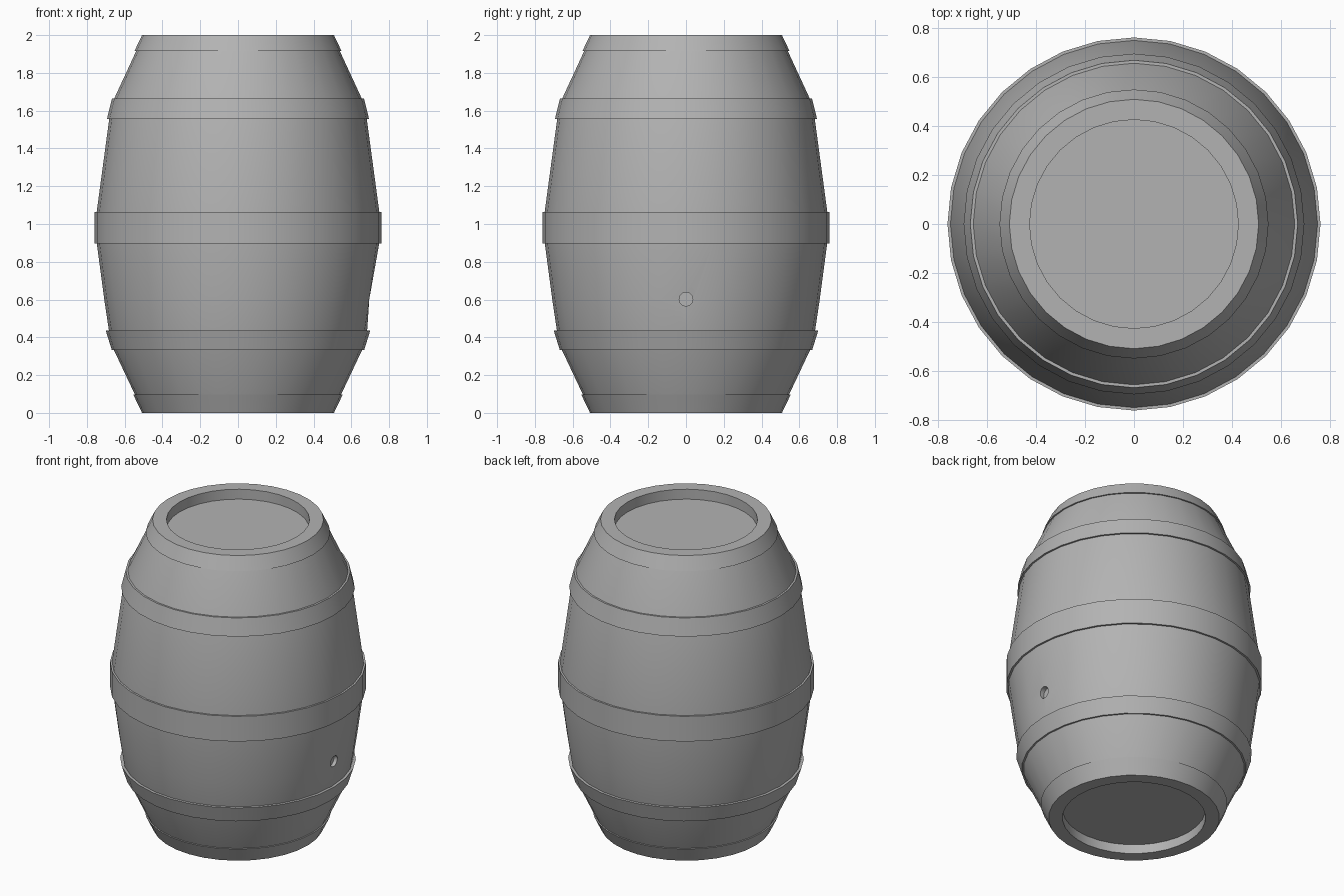
import bpy, bmesh, math
from mathutils import Vector

if "Cube" in bpy.data.objects:
    bpy.data.objects.remove(bpy.data.objects["Cube"])

SIDES = 32

grey = bpy.data.materials.new("dark_grey")
grey.diffuse_color = (0.45, 0.45, 0.45, 1)
grey.use_nodes = True
grey.node_tree.nodes["Principled BSDF"].inputs["Base Color"].default_value = grey.diffuse_color


def finish(obj, angle=30):
    bpy.ops.object.select_all(action='DESELECT')
    obj.select_set(True)
    bpy.context.view_layer.objects.active = obj
    bpy.ops.object.shade_smooth_by_angle(angle=math.radians(angle))


def lathe(name, profile, closed=False):
    """Revolve (radius, z) points, outside running upward; open profiles get caps."""
    bm = bmesh.new()
    rings = [[bm.verts.new((r * math.cos(i * math.tau / SIDES),
                            r * math.sin(i * math.tau / SIDES), z))
              for i in range(SIDES)] for r, z in profile]
    pairs = list(zip(rings, rings[1:]))
    if closed:
        pairs.append((rings[-1], rings[0]))
    for a, b in pairs:
        for i in range(SIDES):
            j = (i + 1) % SIDES
            bm.faces.new((a[i], a[j], b[j], b[i]))
    if not closed:
        bm.faces.new(rings[0][::-1])
        bm.faces.new(rings[-1])
    mesh = bpy.data.meshes.new(name)
    bm.to_mesh(mesh)
    bm.free()
    mesh.materials.append(grey)
    obj = bpy.data.objects.new(name, mesh)
    bpy.context.collection.objects.link(obj)
    return obj


# Barrel body with recessed heads at both ends
body = lathe("barrel_body", [
    (0.425, 0.06), (0.425, 0.0), (0.5, 0.0), (0.658, 0.335), (0.684, 0.44),
    (0.708, 0.6), (0.748, 0.9), (0.748, 1.065), (0.682, 1.555),
    (0.655, 1.665), (0.5, 2.0), (0.425, 2.0), (0.425, 1.935)])

# Flattened spot around the tap hole
for v in body.data.vertices:
    if (v.co - Vector((0.708, 0, 0.6))).length < 0.01:
        v.co.x = 0.695

# Shallow tap hole
bpy.ops.mesh.primitive_cylinder_add(vertices=24, radius=0.036, depth=0.2,
                                    location=(0.77, 0, 0.602),
                                    rotation=(0, math.pi / 2, 0))
cutter = bpy.context.object
cutter.name = "tap_hole_cutter"
cutter.hide_render = True
cutter.data.materials.append(grey)
cut = body.modifiers.new("tap_hole", 'BOOLEAN')
cut.operation = 'DIFFERENCE'
cut.solver = 'EXACT'
cut.object = cutter
bpy.context.view_layer.objects.active = body
bpy.ops.object.modifier_apply(modifier=cut.name)
bpy.data.objects.remove(cutter)
finish(body)

# Hoops: lower radius and height, upper radius and height
hoops = {
    "bottom_hoop": (0.508, 0.0, 0.555, 0.098),
    "lower_hoop": (0.668, 0.333, 0.7, 0.435),
    "middle_hoop": (0.76, 0.898, 0.76, 1.063),
    "upper_hoop": (0.694, 1.555, 0.667, 1.665),
    "top_hoop": (0.548, 1.916, 0.508, 2.0),
}
for name, (r0, z0, r1, z1) in hoops.items():
    t = 0.024
    finish(lathe(name, [(r0, z0), (r1, z1), (r1 - t, z1), (r0 - t, z0)], closed=True))
